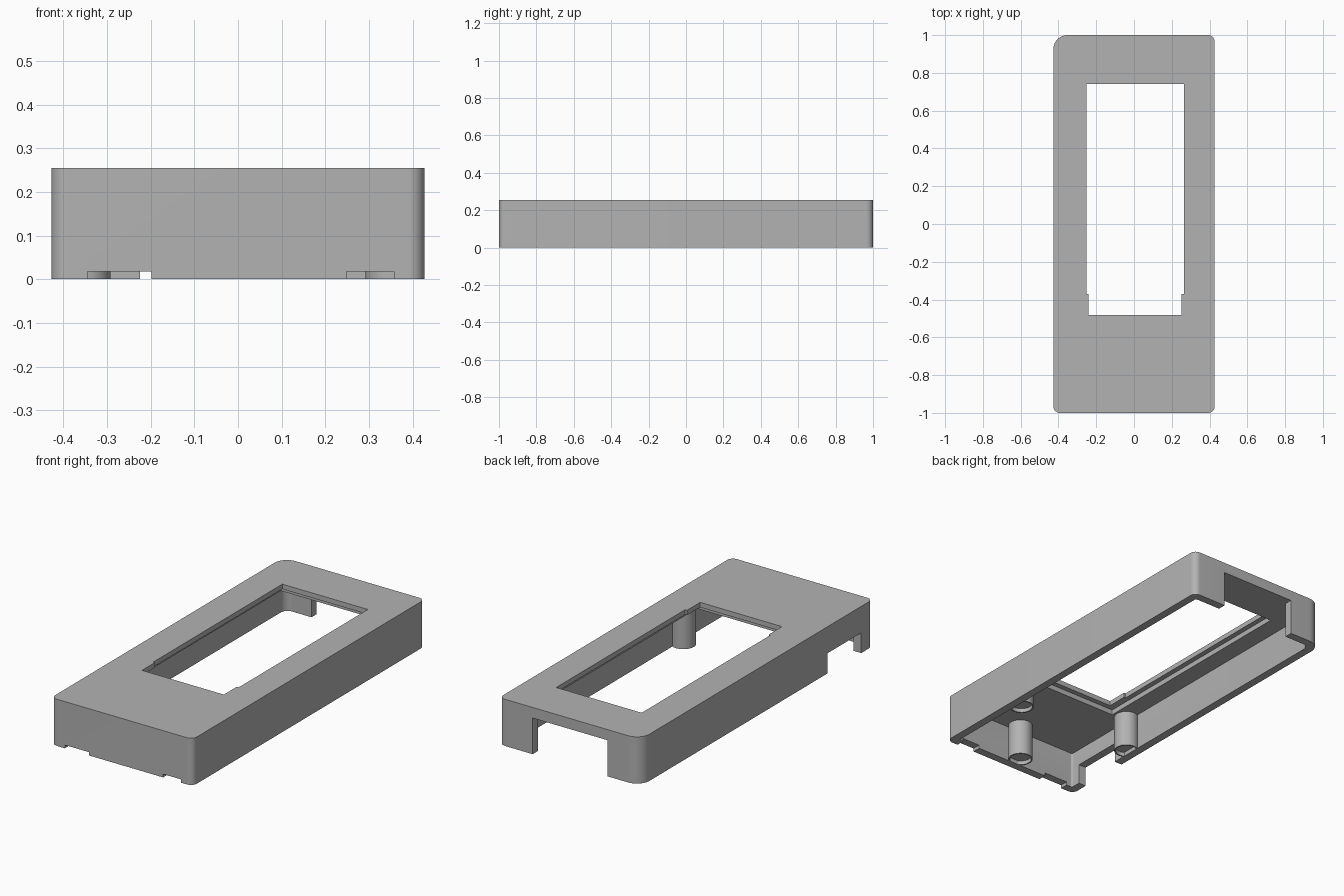
import bpy, bmesh, math

old = bpy.data.objects.get("Cube")
if old:
    bpy.data.objects.remove(old, do_unlink=True)

grey = bpy.data.materials.new("plain_grey")
grey.use_nodes = True
grey.diffuse_color = (0.45, 0.45, 0.45, 1)
grey.node_tree.nodes["Principled BSDF"].inputs["Base Color"].default_value = (0.45, 0.45, 0.45, 1)

HALF_X, HALF_Y, HEIGHT = 0.427, 1.0, 0.255
CEILING, WALL = 0.2, 0.045
BOSS_R = 0.063


def add_object(name, bm):
    bmesh.ops.recalc_face_normals(bm, faces=bm.faces)
    mesh = bpy.data.meshes.new(name)
    bm.to_mesh(mesh)
    bm.free()
    mesh.materials.append(grey)
    obj = bpy.data.objects.new(name, mesh)
    bpy.context.collection.objects.link(obj)
    return obj


def rounded_slab(name, hx, hy, z0, z1, radii, steps=10):
    """Prism with one radius per corner: front left, back left, back right, front right."""
    bm = bmesh.new()
    signs = [(1, -1), (1, 1), (-1, 1), (-1, -1)]
    verts = []
    for i, ((sx, sy), r) in enumerate(zip(signs, radii)):
        for k in range(steps + 1):
            a = math.radians(90 * (i - 1 + k / steps))
            verts.append(bm.verts.new((sx * (hx - r) + r * math.cos(a),
                                       sy * (hy - r) + r * math.sin(a), z0)))
    base = bm.faces.new(verts)
    top = bmesh.ops.extrude_face_region(bm, geom=[base])["geom"]
    bmesh.ops.translate(bm, vec=(0, 0, z1 - z0),
                        verts=[g for g in top if isinstance(g, bmesh.types.BMVert)])
    return add_object(name, bm)


def box(name, x0, x1, y0, y1, z0, z1):
    bm = bmesh.new()
    bmesh.ops.create_cube(bm, size=1)
    for v in bm.verts:
        v.co = (x0 if v.co.x < 0 else x1, y0 if v.co.y < 0 else y1, z0 if v.co.z < 0 else z1)
    return add_object(name, bm)


def smooth(obj):
    bpy.ops.object.select_all(action='DESELECT')
    obj.select_set(True)
    bpy.context.view_layer.objects.active = obj
    bpy.ops.object.shade_smooth_by_angle(angle=math.radians(30))


# Outer shell
shell = rounded_slab("case_shell", HALF_X, HALF_Y, 0, HEIGHT, (0.035, 0.035, 0.075, 0.035))

# Hollow, window, wall openings and shallow front slots
cutters = [
    rounded_slab("hollow", HALF_X - WALL, HALF_Y - WALL, -0.1, CEILING, (0.01, 0.01, 0.04, 0.01)),
    box("window_recess", -0.28, 0.29, -0.51, 0.77, 0.1, 0.228),
    box("window", -0.252, 0.264, -0.37, 0.742, 0.1, 0.4),
    box("window_front", -0.242, 0.252, -0.482, -0.3, 0.1, 0.4),
    box("back_opening", -0.225, 0.225, 0.9, 1.1, -0.1, 0.197),
    box("side_opening", -0.6, -0.36, -0.9, -0.61, -0.1, 0.11),
    box("front_slot_right", -0.345, -0.198, -1.1, -0.9, -0.1, 0.018),
    box("front_slot_left", 0.248, 0.357, -1.1, -0.9, -0.1, 0.018),
]
for cutter in cutters:
    mod = shell.modifiers.new(cutter.name, 'BOOLEAN')
    mod.operation = 'DIFFERENCE'
    mod.solver = 'EXACT'
    mod.object = cutter
bpy.context.view_layer.update()
result = bpy.data.meshes.new_from_object(shell.evaluated_get(bpy.context.evaluated_depsgraph_get()))
shell.modifiers.clear()
shell.data = result
shell.data.materials.clear()
shell.data.materials.append(grey)
for poly in shell.data.polygons:
    poly.material_index = 0
for cutter in cutters:
    bpy.data.objects.remove(cutter, do_unlink=True)
smooth(shell)

# Support posts under the top, each with a shallow cup in its lower end
posts = {"left_post": (0.355, -0.485), "right_post": (-0.355, -0.485), "front_post": (0.01, -0.905)}
for name, (x, y) in posts.items():
    bm = bmesh.new()
    top = CEILING + 0.005
    bmesh.ops.create_cone(bm, cap_ends=True, segments=40, radius1=BOSS_R, radius2=BOSS_R, depth=top)
    bmesh.ops.translate(bm, vec=(x, y, top / 2), verts=bm.verts)
    bm.normal_update()
    end = min(bm.faces, key=lambda f: f.calc_center_median().z)
    bmesh.ops.inset_region(bm, faces=[end], thickness=0.007)
    cup = bmesh.ops.extrude_face_region(bm, geom=[end])["geom"]
    if end.is_valid:
        bm.faces.remove(end)
    bmesh.ops.translate(bm, vec=(0, 0, 0.022),
                        verts=[g for g in cup if isinstance(g, bmesh.types.BMVert)])
    smooth(add_object(name, bm))
